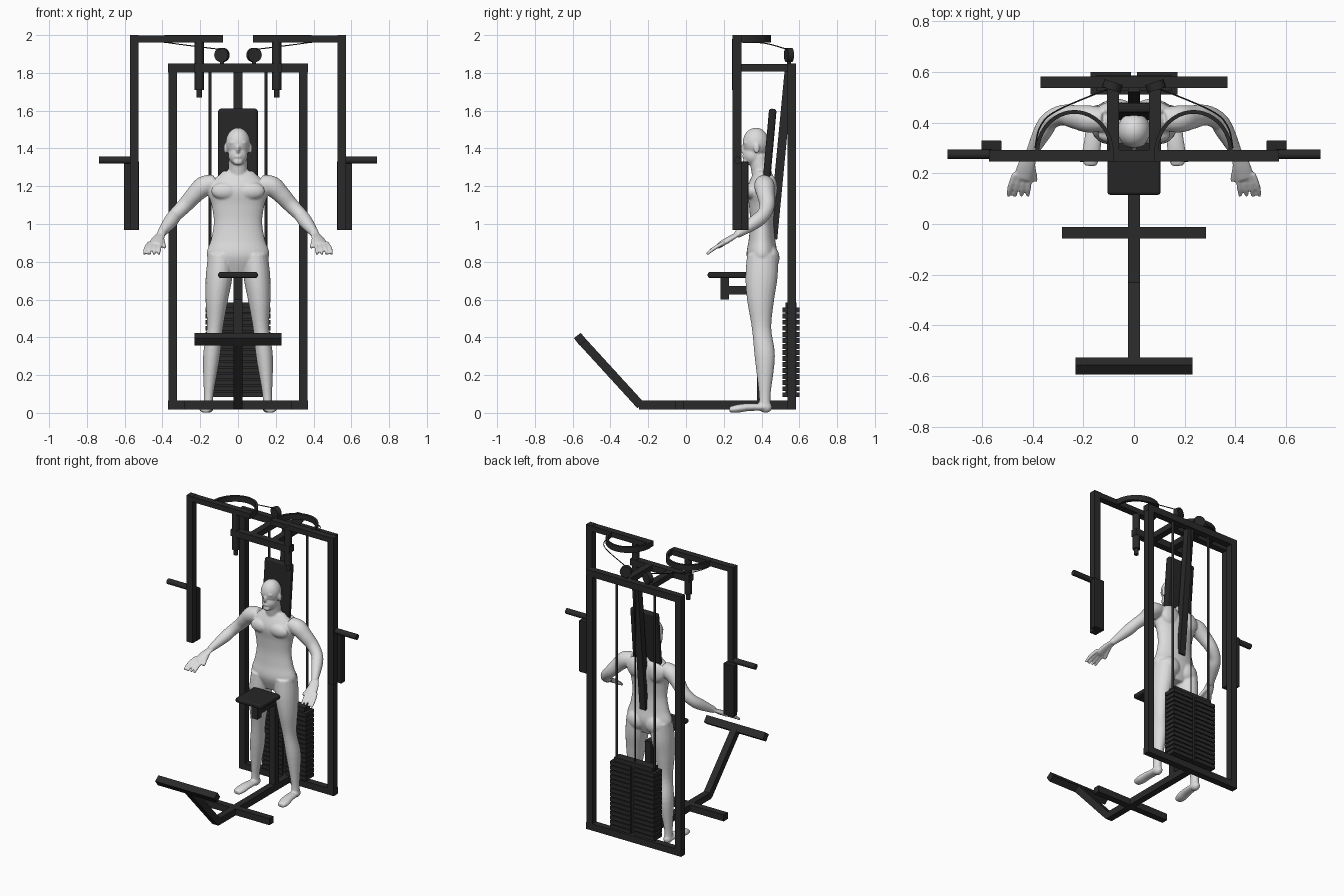
import bpy
import bmesh
from math import sin, cos, pi
from mathutils import Vector, Matrix

cube = bpy.data.objects.get("Cube")
if cube:
    bpy.data.objects.remove(cube, do_unlink=True)

BAR = .046  # thickness of the square steel tubing


def material(name, value):
    made = bpy.data.materials.new(name)
    made.use_nodes = True
    colour = (value, value, value, 1)
    made.diffuse_color = colour
    made.node_tree.nodes["Principled BSDF"].inputs["Base Color"].default_value = colour
    return made


STEEL = material("black steel", .023)
PAD = material("black padding", .019)
BODY = material("light grey", .72)


def finish(name, bm, mat, smooth=False):
    bmesh.ops.recalc_face_normals(bm, faces=bm.faces)
    mesh = bpy.data.meshes.new(name)
    bm.to_mesh(mesh)
    bm.free()
    mesh.materials.append(mat)
    made = bpy.data.objects.new(name, mesh)
    bpy.context.scene.collection.objects.link(made)
    if smooth:
        bpy.ops.object.select_all(action="DESELECT")
        made.select_set(True)
        bpy.context.view_layer.objects.active = made
        bpy.ops.object.shade_smooth_by_angle()
    return made


def axes(direction):
    """Turn local z to the direction and keep local x level."""
    z = direction.normalized()
    x = Vector((-z.y, z.x, 0))
    x = x.normalized() if x.length > .01 else Vector((1, 0, 0))
    return Matrix((x, z.cross(x), z)).transposed()


def between(start, end):
    start, end = Vector(start), Vector(end)
    place = Matrix.Translation((start + end) / 2) @ axes(end - start).to_4x4()
    return place, (end - start).length


def bar(name, start, end, width=BAR, depth=BAR, mat=STEEL, rounding=0):
    bm = bmesh.new()
    place, length = between(start, end)
    bmesh.ops.create_cube(bm, size=1, matrix=place @ Matrix.Diagonal((width, depth, length, 1)))
    made = finish(name, bm, mat)
    if rounding:
        bevel = made.modifiers.new("rounded edges", "BEVEL")
        bevel.width, bevel.segments = rounding, 3
    return made


def crossbar(name, half, y, z):
    bar(name, (-half, y, z), (half, y, z))


def rod(name, start, end, radius):
    bm = bmesh.new()
    place, length = between(start, end)
    bmesh.ops.create_cone(bm, cap_ends=True, segments=24, radius1=radius,
                          radius2=radius, depth=length, matrix=place)
    finish(name, bm, STEEL, smooth=True)


def skin(bm, rings):
    """Join rings of points into a closed, capped surface."""
    rows = [[bm.verts.new(point) for point in ring] for ring in rings]
    for low, high in zip(rows, rows[1:]):
        for i in range(len(low)):
            bm.faces.new((low[i - 1], low[i], high[i], high[i - 1]))
    bm.faces.new(rows[0])
    bm.faces.new(rows[-1])


def limb(bm, keys, side=1, ratio=1, flat=False, steps=5, sides=20):
    """Loft ellipses along a smooth path; each key is x, y, z, half width."""
    keys = [Vector(key) for key in keys]
    keys = [keys[0], *keys, keys[-1]]
    path = []
    for a, b, c, d in zip(keys, keys[1:], keys[2:], keys[3:]):
        for step in range(steps):
            t = step / steps
            bend = a * 2 - b * 5 + c * 4 - d
            twist = b * 3 - a - c * 3 + d
            path.append(b + ((c - a) * t + bend * t ** 2 + twist * t ** 3) / 2)
    path.append(keys[-1])
    rings = []
    for i, key in enumerate(path):
        ahead, behind = path[min(i + 1, len(path) - 1)], path[max(i - 1, 0)]
        turn = Matrix.Identity(3) if flat else axes((ahead - behind).xyz)
        ring = []
        for j in range(sides):
            angle = 2 * pi * j / sides
            p = key.xyz + turn @ Vector((cos(angle), ratio * sin(angle), 0)) * key.w
            ring.append((p.x * side, p.y, p.z))
        rings.append(ring)
    skin(bm, rings)


def lump(bm, centre, size):
    place = Matrix.Translation(centre) @ Matrix.Diagonal((*size, 1))
    bmesh.ops.create_uvsphere(bm, u_segments=24, v_segments=16, radius=1, matrix=place)


# Rear frame, base and foot rest
crossbar("frame_bottom_bar", .37, .56, .042)
crossbar("frame_top_bar", .37, .56, 1.826)
crossbar("base_crossbar", .285, -.035, .042)
bar("base_beam", (0, .56, .042), (0, -.25, .042))
bar("foot_beam", (0, -.24, .04), (0, -.56, .39))
bar("foot_rest", (0, -.545, .37), (0, -.575, .41), width=.46)

# Seat and back support
bar("seat", (0, .115, .73), (0, .33, .73), .21, .032, PAD, rounding=.012)
bar("seat_post", (0, .205, .6), (0, .205, .72))
bar("seat_bracket", (0, .2, .65), (0, .42, .65))
bar("seat_column", (0, .4, .04), (0, .4, .67))
bar("back_post", (0, .545, 1.81), (0, .46, .92))
bar("back_pad", (0, .46, 1.61), (0, .425, 1.22), .21, .04, PAD, rounding=.014)

# Weight stack core and overhead crossbar
bar("weight_stack_core", (0, .556, .086), (0, .556, .585), .3, .06)
rod("stack_cable", (0, .565, .58), (0, .565, 1.81), .004)
crossbar("front_crossbar", .23, .27, 1.826)

for side, label in ((-1, "right"), (1, "left")):
    def at(x, y, z):
        return side * x, y, z

    # Frame side and guide rod
    bar(label + "_frame_upright", at(.345, .56, .02), at(.345, .56, 1.849))
    bar(label + "_overhead_bar", at(.083, .25, 1.828), at(.083, .55, 1.828), depth=.04)
    rod(label + "_guide_rod", at(.147, .56, .06), at(.147, .56, 1.81), .008)

    # Weight plates
    plate = bar(label + "_weight_plates", at(.092, .556, .083), at(.092, .556, .109), .16, .088)
    stack = plate.modifiers.new("stack", "ARRAY")
    stack.count = 15
    stack.use_relative_offset = False
    stack.use_constant_offset = True
    stack.constant_offset_displace = (0, 0, .032)

    # Swinging press arm
    bar(label + "_arm_top", at(.08, .27, 1.98), at(.57, .27, 1.98), depth=.036)
    bar(label + "_arm_upright", at(.55, .27, .967), at(.55, .27, 2))
    bar(label + "_arm_pad", at(.563, .31, .967), at(.563, .31, 1.33), .08, .04, PAD, rounding=.004)
    rod(label + "_handle", at(.56, .275, 1.338), at(.737, .275, 1.338), .019)
    rod(label + "_pivot", at(.205, .268, 1.71), at(.205, .268, 1.98), .024)
    rod(label + "_pivot_tip", at(.205, .268, 1.67), at(.205, .268, 1.72), .014)

    # Curved cam with its cable and pulley
    bm = bmesh.new()
    rings = []
    for i in range(25):
        angle = pi * i / 24
        rings.append([at(.235 + r * cos(angle), .28 + (r + .015) * sin(angle), z)
                      for r, z in ((.155, 1.96), (.155, 2), (.14, 2), (.14, 1.96))])
    skin(bm, rings)
    finish(label + "_cam", bm, STEEL, smooth=True)
    bm = bmesh.new()
    route = (.39, .3, 1.96), (.37, .385, 1.96), (.3, .45, 1.95), (.06, .55, 1.92)
    limb(bm, [(*point, .003) for point in route], side, sides=6)
    finish(label + "_cable", bm, STEEL, smooth=True)
    rod(label + "_pulley", at(.08, .56, 1.895), at(.09, .53, 1.895), .038)
    bar(label + "_pulley_mount", at(.085, .545, 1.84), at(.085, .545, 1.9), .02, .02)

# Standing figure: trunk, neck and head
bm = bmesh.new()
widths = .1, .165, .142, .128, .14, .16, .08
limb(bm, [(0, .402, .74 + i * .09, width) for i, width in enumerate(widths)],
     ratio=.49, flat=True, sides=32)
limb(bm, [(0, .41, 1.23, .055), (0, .38, 1.36, .048)])
lump(bm, (0, .37, 1.43), (.065, .07, .08))
lump(bm, (0, .355, 1.365), (.052, .053, .055))
lump(bm, (0, .32, 1.33), (.027, .02, .02))
lump(bm, (0, .303, 1.395), (.01, .017, .022))
lump(bm, (0, .315, 1.43), (.046, .014, .011))
lump(bm, (0, .307, 1.357), (.02, .01, .009))

for side in (-1, 1):
    # Ears, chest, upper back and seat muscles
    lump(bm, (side * .067, .374, 1.4), (.009, .016, .027))
    lump(bm, (side * .07, .35, 1.175), (.072, .034, .046))
    lump(bm, (side * .075, .45, 1.19), (.07, .034, .07))
    lump(bm, (side * .07, .448, .82), (.07, .047, .065))
    # Leg and foot
    limb(bm, [(.09, .405, .84, .068), (.1, .4, .72, .071), (.112, .395, .6, .06),
              (.122, .4, .45, .043), (.14, .417, .3, .045), (.155, .417, .1, .026),
              (.157, .417, .03, .027)], side, ratio=1.2, flat=True)
    lump(bm, (side * .156, .422, .03), (.028, .034, .03))
    limb(bm, [(.156, .42, .03, .03), (.163, .33, .03, .034), (.17, .27, .022, .036),
              (.172, .23, .017, .025)], side, ratio=.6)
    # Arm and palm
    limb(bm, [(.12, .412, 1.215, .046), (.18, .415, 1.2, .054), (.23, .422, 1.155, .047),
              (.28, .43, 1.1, .041), (.33, .41, 1.05, .037), (.36, .365, 1.01, .037),
              (.41, .27, .945, .021)], side)
    limb(bm, [(.405, .28, .95, .025), (.425, .23, .92, .035), (.44, .18, .89, .036)],
         side, ratio=.42)
    # Fingers and thumb
    for i in range(4):
        spread = (i - 1.5) * .02
        limb(bm, [(.44 + spread, .2, .9, .011), (.452 + spread * 1.2, .15, .872, .011),
                  (.458 + spread * 1.3, .11, .84, .008)], side, sides=10)
    limb(bm, [(.405, .24, .925, .014), (.388, .17, .875, .01)], side, sides=10)
figure = finish("standing_figure", bm, BODY)

# Blend the figure into one smooth skin
blend = figure.modifiers.new("blend", "REMESH")
blend.mode = "VOXEL"
blend.voxel_size = .006
blend.use_smooth_shade = True
relax = figure.modifiers.new("relax", "SMOOTH")
relax.factor, relax.iterations = .5, 4
